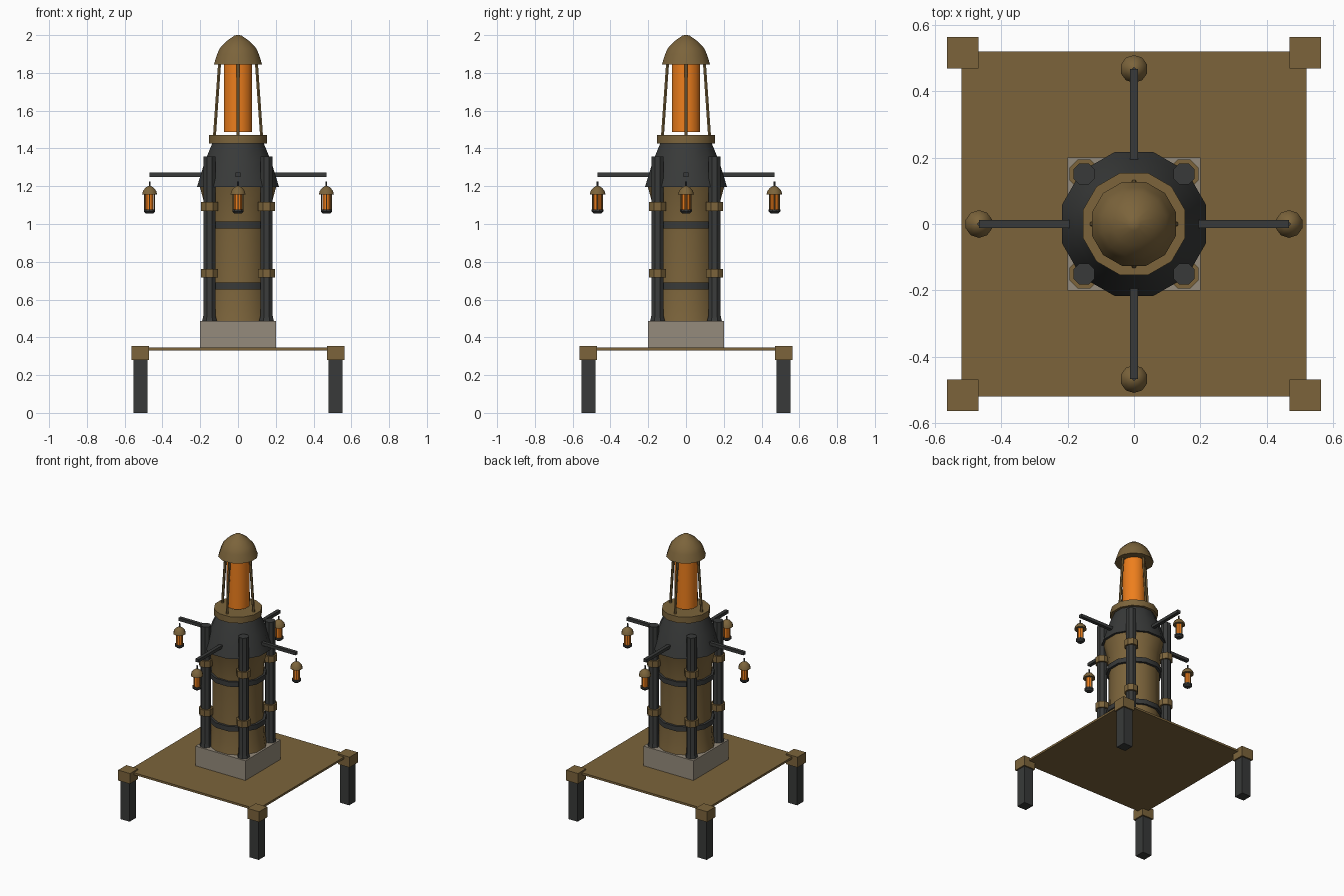
import bpy, math
from mathutils import Vector

if "Cube" in bpy.data.objects:
    bpy.data.objects.remove(bpy.data.objects["Cube"])


def material(name, rgb):
    m = bpy.data.materials.new(name)
    m.diffuse_color = (*rgb, 1)
    m.use_nodes = True
    m.node_tree.nodes["Principled BSDF"].inputs["Base Color"].default_value = m.diffuse_color
    return m


BRASS = material("brass", (0.20, 0.127, 0.044))
IRON = material("iron", (0.04, 0.042, 0.041))
GLOW = material("glow", (0.85, 0.21, 0.012))
STONE = material("stone", (0.30, 0.26, 0.20))


def add(name, verts, faces, mat, smooth=False):
    me = bpy.data.meshes.new(name)
    me.from_pydata(verts, [], faces)
    me.materials.append(mat)
    ob = bpy.data.objects.new(name, me)
    bpy.context.collection.objects.link(ob)
    if smooth:
        bpy.ops.object.select_all(action='DESELECT')
        ob.select_set(True)
        bpy.context.view_layer.objects.active = ob
        bpy.ops.object.shade_smooth_by_angle(angle=math.radians(35))
    return ob


def box(name, lo, hi, mat):
    v = [(x, y, z) for z in (lo[2], hi[2])
         for x, y in ((lo[0], lo[1]), (hi[0], lo[1]), (hi[0], hi[1]), (lo[0], hi[1]))]
    f = [(3, 2, 1, 0), (4, 5, 6, 7)] + [(i, (i + 1) % 4, (i + 1) % 4 + 4, i + 4) for i in range(4)]
    return add(name, v, f, mat)


def lathe(name, profile, n, mat, at=(0, 0), smooth=True):
    """Capped solid of (radius, z) rings, flat sides facing the axes."""
    v, f = [], []
    for r, z in profile:
        for i in range(n):
            a = 2 * math.pi * (i + 0.5) / n
            v.append((at[0] + r * math.cos(a), at[1] + r * math.sin(a), z))
    for k in range(len(profile) - 1):
        for i in range(n):
            j = (i + 1) % n
            f.append((k * n + i, k * n + j, k * n + n + j, k * n + n + i))
    f.append(tuple(reversed(range(n))))
    f.append(tuple(range(len(v) - n, len(v))))
    return add(name, v, f, mat, smooth)


def rod(name, a, b, r, mat, n=6):
    a, b = Vector(a), Vector(b)
    q = (b - a).to_track_quat('Z', 'Y')
    v = [tuple(p + q @ Vector((r * math.cos(t), r * math.sin(t), 0)))
         for p in (a, b) for t in (2 * math.pi * i / n for i in range(n))]
    f = [tuple(reversed(range(n))), tuple(range(n, 2 * n))]
    f += [(i, (i + 1) % n, n + (i + 1) % n, n + i) for i in range(n)]
    return add(name, v, f, mat)


CORNERS = [(sx, sy) for sx in (-1, 1) for sy in (-1, 1)]
SIDES = [(1, 0), (0, 1), (-1, 0), (0, -1)]

# Platform on four capped legs
box("platform", (-0.52, -0.52, 0.33), (0.52, 0.52, 0.345), BRASS)
for sx, sy in CORNERS:
    x, y = sx * 0.517, sy * 0.517
    box("leg", (x - 0.037, y - 0.037, 0), (x + 0.037, y + 0.037, 0.29), IRON)
    box("leg_cap", (x - 0.047, y - 0.047, 0.28), (x + 0.047, y + 0.047, 0.355), BRASS)

# Stone plinth and tower body with hoops
box("plinth", (-0.2, -0.2, 0.345), (0.2, 0.2, 0.487), STONE)
lathe("tower_body", [(0.192, 0.487), (0.18, 0.56), (0.172, 0.7), (0.170, 0.95),
                     (0.182, 1.1), (0.21, 1.2)], 12, BRASS)
for z in (0.654, 0.977):
    lathe("tower_hoop", [(0.19, z), (0.19, z + 0.035)], 12, IRON)

# Corner pipes with collars
for sx, sy in CORNERS:
    at = (sx * 0.151, sy * 0.151)
    lathe("pipe", [(0.042, 0.487), (0.035, 0.515), (0.035, 1.357)], 8, IRON, at)
    for z in (0.716, 1.07):
        lathe("pipe_collar", [(0.048, z), (0.048, z + 0.046)], 8, BRASS, at)

# Upper shoulder and gallery ring
lathe("shoulder", [(0.225, 1.195), (0.208, 1.25), (0.182, 1.33), (0.14, 1.43)], 12, IRON)
lathe("gallery_ring", [(0.16, 1.425), (0.16, 1.47)], 12, BRASS)

# Main lamp, its cage and domed roof
lathe("lamp_glass", [(0.078, 1.488), (0.078, 1.86)], 12, GLOW)
for dx, dy in SIDES:
    rod("cage_bar", (dx * 0.125, dy * 0.125, 1.46), (dx * 0.097, dy * 0.097, 1.86), 0.009, BRASS)
lathe("roof_dome", [(0.132, 1.845), (0.114, 1.9), (0.1, 1.93), (0.066, 1.966),
                    (0.02, 1.997), (0.008, 2.0)], 12, BRASS)

# Four arms, each with a small hanging lantern
for dx, dy in SIDES:
    px, py = abs(dy) * 0.0125, abs(dx) * 0.0125
    a, b = (dx * 0.185, dy * 0.185), (dx * 0.468, dy * 0.468)
    box("arm", (min(a[0], b[0]) - px, min(a[1], b[1]) - py, 1.25),
        (max(a[0], b[0]) + px, max(a[1], b[1]) + py, 1.272), IRON)
    at = (dx * 0.468, dy * 0.468)
    lathe("lantern_hook", [(0.005, 1.19), (0.005, 1.226)], 6, IRON, at)
    lathe("lantern_roof", [(0.042, 1.155), (0.037, 1.175), (0.022, 1.193), (0.006, 1.202)],
          10, BRASS, at)
    lathe("lantern_glass", [(0.023, 1.07), (0.023, 1.16)], 10, GLOW, at)
    lathe("lantern_base", [(0.02, 1.055), (0.031, 1.066), (0.031, 1.078)], 10, IRON, at)
    for ex, ey in SIDES:
        x, y = at[0] + ex * 0.026, at[1] + ey * 0.026
        rod("lantern_bar", (x, y, 1.07), (x, y, 1.16), 0.003, BRASS, 4)
